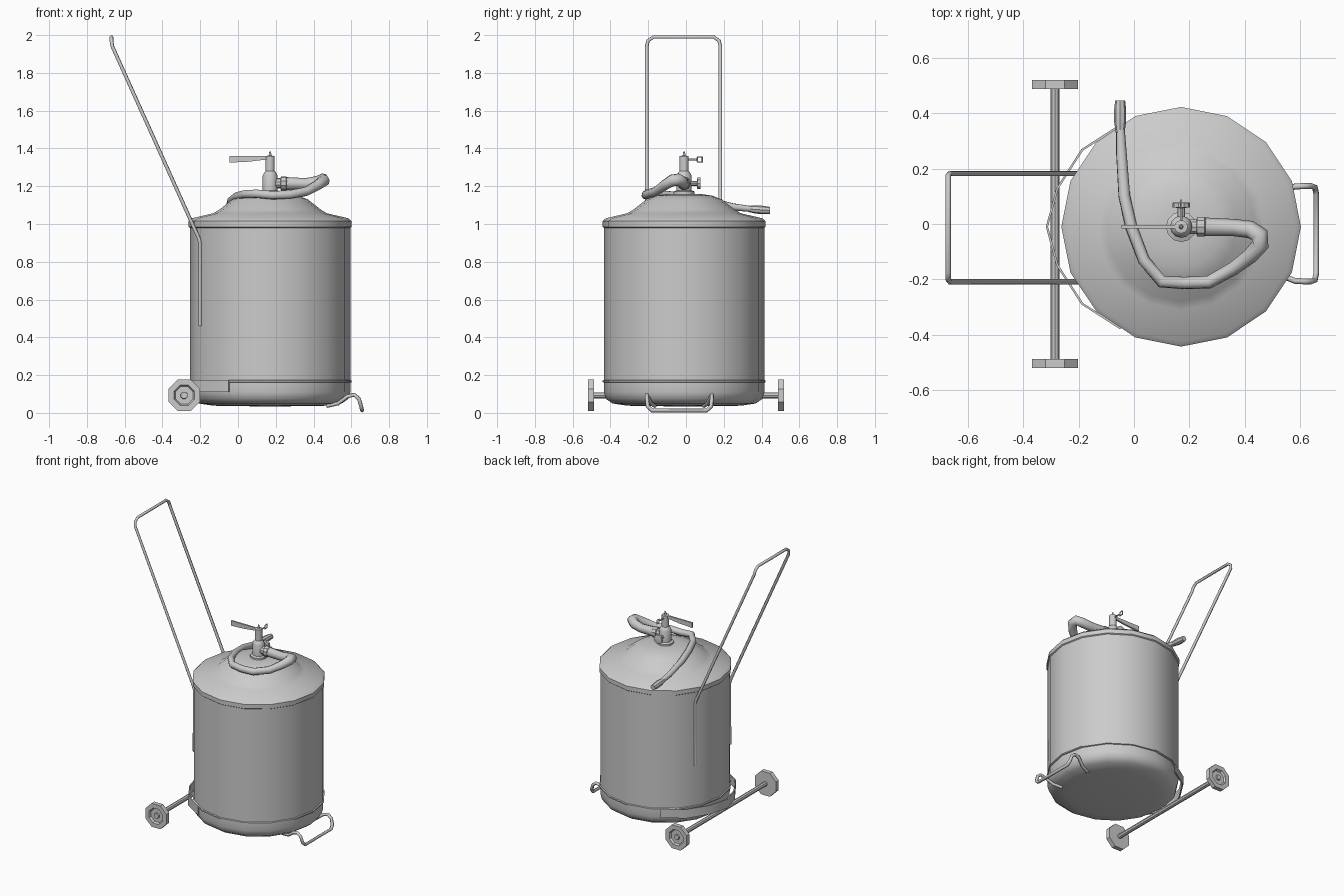
import bpy, bmesh, math
from mathutils import Vector

if "Cube" in bpy.data.objects:
    bpy.data.objects.remove(bpy.data.objects["Cube"], do_unlink=True)

grey = bpy.data.materials.new("plain grey")
grey.use_nodes = True
grey.diffuse_color = (0.6, 0.6, 0.6, 1)
grey.node_tree.nodes["Principled BSDF"].inputs["Base Color"].default_value = (0.6, 0.6, 0.6, 1)

CX, CY = 0.17, -0.01          # tank axis


def finish(bm, name, angle=35):
    bmesh.ops.recalc_face_normals(bm, faces=bm.faces)
    mesh = bpy.data.meshes.new(name)
    bm.to_mesh(mesh)
    bm.free()
    mesh.materials.append(grey)
    ob = bpy.data.objects.new(name, mesh)
    bpy.context.collection.objects.link(ob)
    bpy.ops.object.select_all(action='DESELECT')
    ob.select_set(True)
    bpy.context.view_layer.objects.active = ob
    bpy.ops.object.shade_smooth_by_angle(angle=math.radians(angle))
    return ob


def skin(bm, rings, caps=True):
    """Join successive closed rings of points with quads."""
    rows = [[bm.verts.new(p) for p in ring] for ring in rings]
    n = len(rows[0])
    for a, b in zip(rows, rows[1:]):
        for i in range(n):
            j = (i + 1) % n
            bm.faces.new((a[i], a[j], b[j], b[i]))
    if caps:
        bm.faces.new(rows[0])
        bm.faces.new(rows[-1])


def lathe(name, profile, origin, axis=(0, 0, 1), sides=16, turn=0.0, angle=35):
    """Revolve (radius, distance) pairs about an axis through origin."""
    turn_to = Vector((0, 0, 1)).rotation_difference(Vector(axis))
    rings = []
    for r, h in profile:
        ring = []
        for i in range(sides):
            a = 2 * math.pi * (i + turn) / sides
            ring.append(Vector(origin) + turn_to @ Vector((r * math.cos(a), r * math.sin(a), h)))
        rings.append(ring)
    bm = bmesh.new()
    skin(bm, rings)
    return finish(bm, name, angle)


def tube(name, path, radii, sides=6, angle=65):
    """Sweep a round section along a path, with a radius at each point."""
    pts = [Vector(p) for p in path]
    if not isinstance(radii, (list, tuple)):
        radii = [radii] * len(pts)
    rings, normal, last = [], None, None
    for i, p in enumerate(pts):
        before = (p - pts[i - 1]).normalized() if i else None
        after = (pts[i + 1] - p).normalized() if i < len(pts) - 1 else None
        t = ((before or after) + (after or before)).normalized()
        if normal is None:
            normal = t.orthogonal().normalized()
        else:
            normal = last.rotation_difference(t) @ normal
        last = t
        side = t.cross(normal)
        rings.append([p + radii[i] * (normal * math.cos(a) + side * math.sin(a))
                      for a in (2 * math.pi * k / sides for k in range(sides))])
    bm = bmesh.new()
    skin(bm, rings)
    return finish(bm, name, angle)


def plate(name, outline, y, thick):
    """Extrude an x-z outline along y."""
    bm = bmesh.new()
    skin(bm, [[(x, y + s * thick / 2, z) for x, z in outline] for s in (-1, 1)])
    return finish(bm, name)


# Tank: dished base, lower seam, straight wall, rim and domed shoulder
lathe("tank", [(0.10, 0.035), (0.30, 0.038), (0.38, 0.05), (0.415, 0.075), (0.425, 0.11),
               (0.425, 0.16), (0.432, 0.163), (0.432, 0.171), (0.425, 0.174),
               (0.425, 0.98), (0.432, 0.985), (0.432, 1.015), (0.415, 1.03),
               (0.30, 1.057), (0.27, 1.075), (0.20, 1.13), (0.15, 1.15), (0.08, 1.16)],
      (CX, CY, 0), angle=40)

# Push handle: two rails bent back and joined by a rounded top bar
MID = -0.013
rail = [(-0.20, 0.46), (-0.20, 0.90), (-0.21, 0.93), (-0.665, 1.94)]
half = [(x, 0.195, z) for x, z in rail] + [(-0.67, 0.188, 1.97), (-0.67, 0.16, 1.99)]
tube("push_handle", [(x, MID + y, z) for x, y, z in half] +
     [(x, MID - y, z) for x, y, z in reversed(half)], 0.01)

# Axle and its curved carrier strap
AX, AZ = -0.285, 0.093
lathe("axle", [(0.016, -0.49), (0.016, 0.49)], (AX, 0, AZ), (0, 1, 0), 8)
strap = [(-0.05, 0.37), (-0.19, 0.28), (-0.28, 0.14), (-0.318, 0)]
strap += [(x, -y) for x, y in reversed(strap[:-1])]
rings = []
for x, y in strap:
    inward = Vector((CX - x, -y, 0)).normalized() * 0.008
    p = Vector((x, y + CY, 0))
    rings.append([p + Vector((0, 0, 0.11)), p + Vector((0, 0, 0.173)),
                  p + inward + Vector((0, 0, 0.173)), p + inward + Vector((0, 0, 0.11))])
bm = bmesh.new()
skin(bm, rings)
finish(bm, "axle_strap")

# Octagonal wheels with a recessed outer face and hub
for label, s in (("left", 1), ("right", -1)):
    lathe(label + "_wheel", [(0.090, 0), (0.090, 0.032), (0.058, 0.032), (0.050, 0.018),
                             (0.020, 0.018), (0.018, 0.028), (0.006, 0.028)],
          (AX, s * 0.487, AZ), (0, s, 0), 8, turn=0.5, angle=25)

# Foot bar: hooked loop under the tank edge
hook = [(0.47, 0.13, 0.037), (0.53, 0.15, 0.05), (0.58, 0.17, 0.088), (0.615, 0.172, 0.096),
        (0.64, 0.172, 0.075), (0.652, 0.168, 0.035), (0.657, 0.145, 0.013)]
MID = -0.035
tube("foot_bar", [(x, MID + y, z) for x, y, z in hook] +
     [(x, MID - y, z) for x, y, z in reversed(hook)], 0.011)

# Valve body, stem and tip
lathe("valve_body", [(0.055, 1.15), (0.055, 1.172), (0.040, 1.178), (0.040, 1.255),
                     (0.030, 1.275), (0.024, 1.28), (0.024, 1.36), (0.008, 1.362),
                     (0.004, 1.385)], (CX, CY, 0), sides=12)

# Squeeze lever, wider at its grip end
plate("lever", [(-0.045, 1.325), (0.06, 1.33), (0.14, 1.34), (0.18, 1.335),
                (0.18, 1.36), (-0.045, 1.36)], CY, 0.012)

# Safety pin with its pull ring
tube("safety_pin", [(CX, CY, 1.342), (CX, 0.055, 1.342)], 0.005)
square = [(CX, 0.06 + dy, 1.342 + dz) for dy, dz in
          ((0, 0), (0, 0.013), (0.026, 0.013), (0.026, -0.013), (0, -0.013), (0, 0))]
tube("pull_ring", square, 0.004)

# Pressure gauge on the back of the valve
lathe("gauge", [(0.014, 0.02), (0.014, 0.068), (0.032, 0.07), (0.032, 0.086), (0.026, 0.088)],
      (CX, CY, 1.215), (0, 1, 0), 10)

# Hose: thick outlet, looped round the valve and laid over the shoulder
lathe("hose_coupling", [(0.028, 0.02), (0.028, 0.055), (0.037, 0.058), (0.037, 0.085), (0.03, 0.09)],
      (CX, CY, 1.215), (1, 0, 0), 10)
tube("hose", [(0.24, -0.01, 1.215), (0.36, -0.013, 1.212), (0.42, -0.02, 1.222),
              (0.453, -0.04, 1.235), (0.455, -0.075, 1.23), (0.42, -0.115, 1.205),
              (0.36, -0.16, 1.172), (0.27, -0.21, 1.155), (0.18, -0.213, 1.152),
              (0.10, -0.208, 1.16), (0.035, -0.13, 1.157), (-0.01, -0.01, 1.145),
              (-0.035, 0.10, 1.125), (-0.045, 0.25, 1.09), (-0.05, 0.37, 1.077)],
     [0.034, 0.031, 0.032, 0.033, 0.032, 0.028, 0.025, 0.024, 0.023,
      0.023, 0.022, 0.022, 0.022, 0.02, 0.015], sides=8)

# Nozzle at the hose end
tube("nozzle", [(-0.05, 0.33, 1.08), (-0.05, 0.37, 1.077), (-0.05, 0.41, 1.074), (-0.05, 0.445, 1.072)],
     [0.016, 0.022, 0.022, 0.018], sides=8, angle=35)
